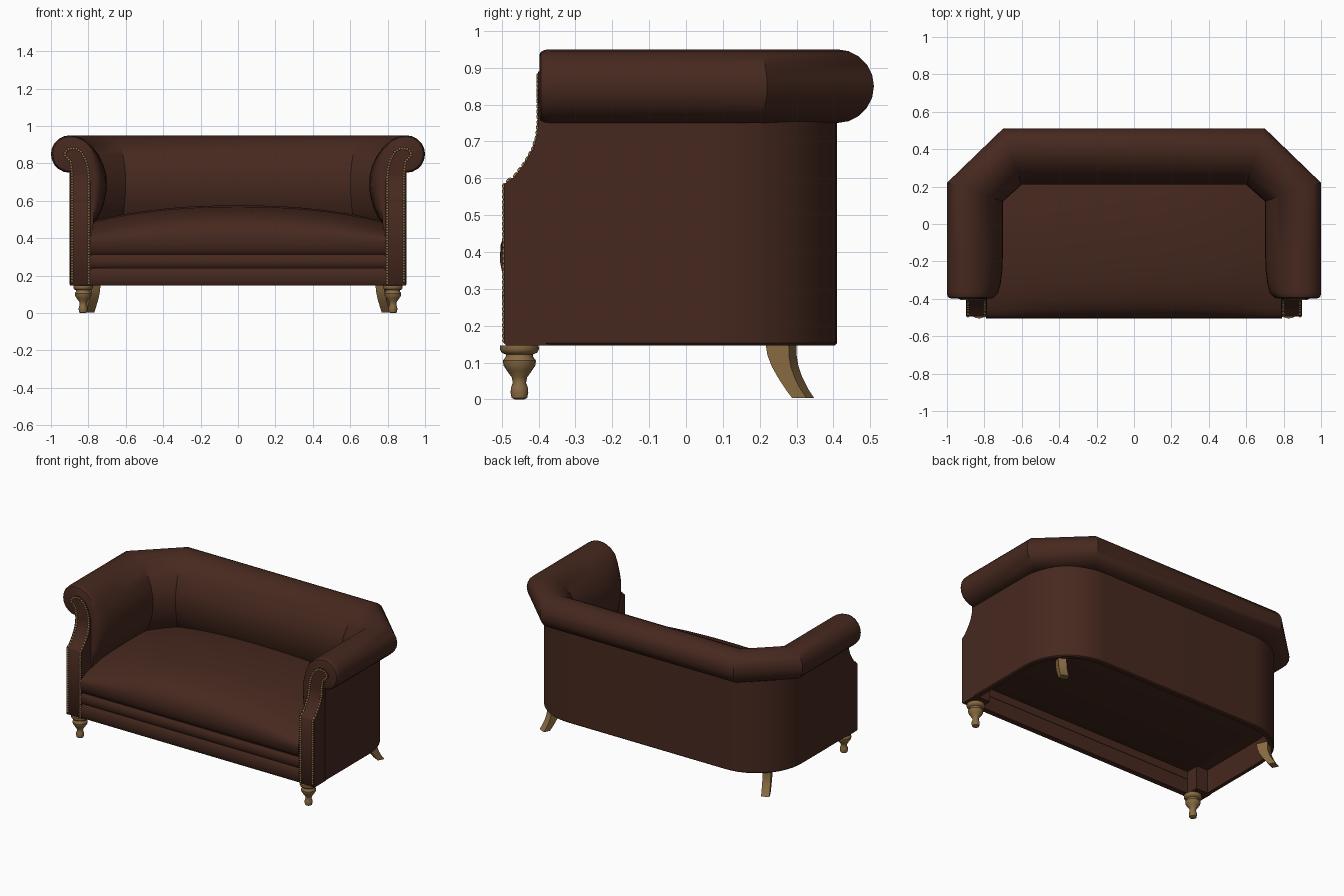
import bpy, bmesh, math
from mathutils import Vector, Matrix

if "Cube" in bpy.data.objects:
    bpy.data.objects.remove(bpy.data.objects["Cube"])


def material(name, col):
    m = bpy.data.materials.new(name)
    m.diffuse_color = (*col, 1)
    m.use_nodes = True
    m.node_tree.nodes["Principled BSDF"].inputs["Base Color"].default_value = m.diffuse_color
    return m


LEATHER = material("brown leather", (0.061, 0.0215, 0.0132))
WOOD = material("golden wood", (0.25, 0.148, 0.056))
BRASS = material("brass nails", (0.30, 0.19, 0.075))


def finish(name, bm, mat, angle=32):
    bmesh.ops.recalc_face_normals(bm, faces=bm.faces)
    me = bpy.data.meshes.new(name)
    bm.to_mesh(me)
    bm.free()
    ob = bpy.data.objects.new(name, me)
    bpy.context.collection.objects.link(ob)
    me.materials.append(mat)
    bpy.ops.object.select_all(action='DESELECT')
    ob.select_set(True)
    bpy.context.view_layer.objects.active = ob
    bpy.ops.object.shade_smooth_by_angle(angle=math.radians(angle))
    return ob


def loft(name, rings, mat, angle=32):
    """Skin closed rings of equal length and cap both ends."""
    bm = bmesh.new()
    vs = [[bm.verts.new(p) for p in r] for r in rings]
    n = len(rings[0])
    for a, b in zip(vs, vs[1:]):
        for i in range(n):
            j = (i + 1) % n
            bm.faces.new((a[i], a[j], b[j], b[i]))
    caps = [bm.faces.new(vs[0]), bm.faces.new(vs[-1])]
    bmesh.ops.triangulate(bm, faces=caps)
    return finish(name, bm, mat, angle)


def sweep(name, profile, stations, mat):
    """Stations: base x, y, outward direction x, y, and a profile modifier."""
    half = [[(bx + d * dx, by + d * dy, z) for d, z in mod(profile)]
            for bx, by, dx, dy, mod in stations]
    other = [[(-x, y, z) for x, y, z in r] for r in reversed(half)]
    return loft(name, half + other, mat)


def same(p):
    return p


# rounded outer shell, open underneath
shell = [(-0.006, 0.147), (0, 0.153), (0, 0.757), (-0.03, 0.757), (-0.03, 0.147)]
R = 0.33
st = [(0.9, -0.38, 1, 0, same)]
for i in range(13):
    a = math.pi / 2 * i / 12
    st.append((0.9 - R + R * math.cos(a), 0.41 - R + R * math.sin(a),
               math.cos(a), math.sin(a), same))
sweep("outer_shell", shell, st, LEATHER)

# rolled arms and back: one padded section, mitred at the corners
pad = [(-0.03, 0.3), (-0.03, 0.75)]
for i in range(11):
    a = -math.pi / 2 + math.pi * i / 10
    pad.append((0.1 * math.cos(a), 0.85 + 0.1 * math.sin(a)))
pad += [(-0.04, 0.944), (-0.08, 0.925), (-0.12, 0.89), (-0.155, 0.845),
        (-0.182, 0.79), (-0.197, 0.735), (-0.2, 0.68), (-0.192, 0.62),
        (-0.175, 0.56), (-0.15, 0.51), (-0.12, 0.47), (-0.12, 0.3)]


def taper(t, s):
    """Pull the inner bulge back by t and shrink the roll by s."""
    def mod(p):
        out = []
        for d, z in p:
            d += (max(d, -0.115) - d) * t
            if z > 0.74:
                d += (-0.03 - d) * s
                z += (0.85 - z) * s
            out.append((d, z))
        return out
    return mod


sweep("rolled_arms_and_back", pad, [
    (0.9, -0.398, 1, 0, taper(0.75, 0.16)),
    (0.9, -0.394, 1, 0, taper(0.60, 0.07)),
    (0.9, -0.383, 1, 0, taper(0.45, 0.015)),
    (0.9, -0.365, 1, 0, taper(0.30, 0)),
    (0.9, -0.32, 1, 0, taper(0.15, 0)),
    (0.9, -0.25, 1, 0, taper(0.05, 0)),
    (0.9, -0.15, 1, 0, same),
    (0.9, 0.187, 1, 0.333, same),
    (0.667, 0.41, 0.333, 1, same)], LEATHER)

# crowned seat: y, z and how strongly each point drops towards the sides
seat = [(0.3, 0.3, 0), (0.3, 0.55, 1), (0.2, 0.565, 1), (0.0, 0.575, 1),
        (-0.2, 0.568, 1), (-0.32, 0.55, 1), (-0.4, 0.527, .95),
        (-0.455, 0.497, .8), (-0.488, 0.46, .55), (-0.503, 0.42, .25),
        (-0.505, 0.38, .05), (-0.498, 0.34, 0), (-0.482, 0.315, 0), (-0.45, 0.295, 0)]
rings = []
for i in range(25):
    x = -0.79 + 1.58 * i / 24
    drop = 0.085 * abs(x / 0.785) ** 2.3
    rings.append([(x, y, z - drop * k) for y, z, k in seat])
loft("seat", rings, LEATHER, 50)

# two padded front rails
for name, z0, z1, y in (("lower_rail", 0.148, 0.242, -0.497), ("upper_rail", 0.244, 0.314, -0.499)):
    prof = [(-0.45, z0), (y + 0.012, z0), (y + 0.003, z0 + 0.012), (y, (z0 + z1) / 2),
            (y + 0.003, z1 - 0.012), (y + 0.012, z1), (-0.45, z1)]
    loft(name, [[(x, a, b) for a, b in prof] for x in (-0.79, 0.79)], LEATHER)

# front edge of the arms, seen from the side (z, y)
FRONT = [(0.147, -0.488), (0.153, -0.494), (0.58, -0.494), (0.588, -0.488), (0.605, -0.465),
         (0.64, -0.438), (0.68, -0.415), (0.715, -0.404), (0.757, -0.4)]


def front_y(z):
    for (z0, y0), (z1, y1) in zip(FRONT, FRONT[1:]):
        if z <= z1:
            return y0 + (y1 - y0) * (z - z0) / (z1 - z0)
    return -0.401


# scroll panel outline and nail line (x, z)
SCROLL = [(0.788, 0.70), (0.79, 0.76), (0.802, 0.815), (0.828, 0.865), (0.865, 0.89),
          (0.905, 0.888), (0.932, 0.868), (0.937, 0.842), (0.922, 0.822), (0.905, 0.805),
          (0.898, 0.76), (0.897, 0.70)]
NAILS = [(0.798, 0.16), (0.798, 0.72), (0.803, 0.775), (0.815, 0.82), (0.837, 0.86),
         (0.868, 0.88), (0.902, 0.878), (0.923, 0.862), (0.926, 0.844), (0.912, 0.828),
         (0.895, 0.808), (0.888, 0.76), (0.887, 0.72), (0.887, 0.16)]
TURNED = [(0.0, 0.013), (0.004, 0.021), (0.018, 0.024), (0.032, 0.023), (0.045, 0.018),
          (0.06, 0.021), (0.078, 0.034), (0.092, 0.043), (0.105, 0.045), (0.116, 0.037),
          (0.122, 0.037), (0.127, 0.048), (0.136, 0.053), (0.147, 0.052)]
# back leg: height, outward shift, depth
SPLAY = [(0.004, 0.067, 0.043), (0.03, 0.047, 0.045), (0.06, 0.028, 0.05),
         (0.09, 0.013, 0.057), (0.12, 0.004, 0.064), (0.16, 0, 0.071)]

for s, side in ((1, "right"), (-1, "left")):
    # arm front column
    loft(f"arm_column_{side}", [[(s * 0.787, y, z), (s * 0.898, y, z), (s * 0.898, -0.37, z),
                                 (s * 0.787, -0.37, z)] for z, y in FRONT], LEATHER, 60)
    # scroll panel on the roll end
    loft(f"scroll_panel_{side}", [[(s * x, y, z) for x, z in SCROLL] for y in (-0.402, -0.37)],
         LEATHER)
    # row of nail heads
    bm = bmesh.new()
    carry = 0.0
    for a, b in zip(NAILS, NAILS[1:]):
        a, b = Vector(a), Vector(b)
        length = (b - a).length
        while carry < length:
            p = a.lerp(b, carry / length)
            bmesh.ops.create_icosphere(bm, subdivisions=2, radius=0.0072, matrix=Matrix.Translation(
                (s * p.x, front_y(p.y) + 0.002, p.y)))
            carry += 0.0145
        carry -= length
    finish(f"nail_heads_{side}", bm, BRASS, 80)
    # turned front leg
    loft(f"front_leg_{side}", [[(s * 0.828 + r * math.cos(k * math.pi / 10),
                                 -0.452 + r * math.sin(k * math.pi / 10), z) for k in range(20)]
                               for z, r in TURNED], WOOD, 40)
    # splayed back leg, turned slightly outwards
    c, n = math.cos(math.radians(25)), math.sin(math.radians(25))
    rings = []
    for z, o, depth in SPLAY:
        ring = []
        for u, v in ((-1, -1), (1, -1), (1, 1), (-1, 1)):
            r, t = o + u * depth / 2, v * 0.025
            ring.append((s * (0.772 + r * n + t * c), 0.257 + r * c - t * n, z))
        rings.append(ring)
    loft(f"back_leg_{side}", rings, WOOD)
